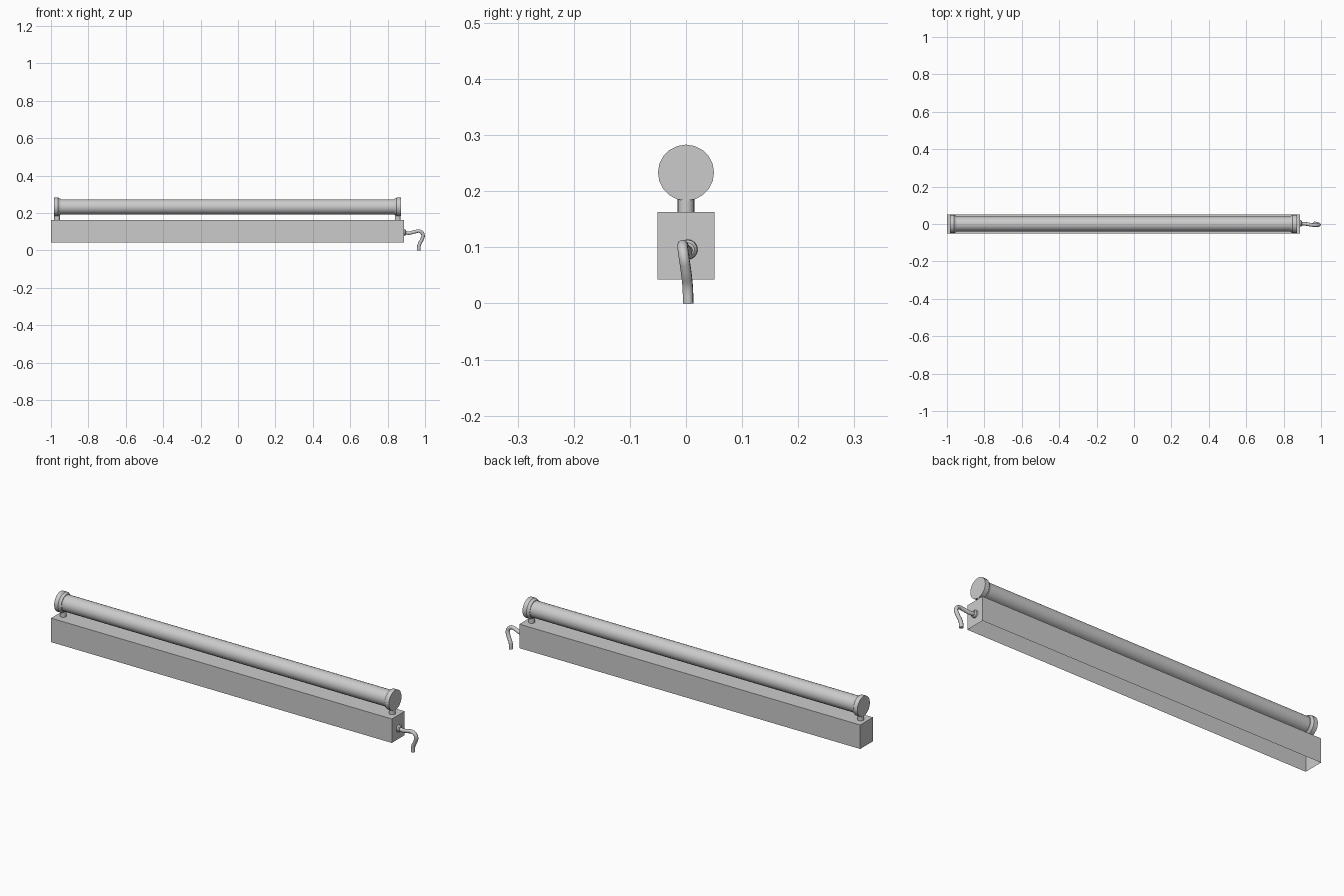
import bpy, bmesh, math
from mathutils import Matrix

if "Cube" in bpy.data.objects:
    bpy.data.objects.remove(bpy.data.objects["Cube"])

def finish(name, bm, smooth=True):
    bmesh.ops.recalc_face_normals(bm, faces=bm.faces)
    me = bpy.data.meshes.new(name)
    bm.to_mesh(me)
    bm.free()
    ob = bpy.data.objects.new(name, me)
    bpy.context.collection.objects.link(ob)
    if smooth:
        bpy.ops.object.select_all(action='DESELECT')
        ob.select_set(True)
        bpy.context.view_layer.objects.active = ob
        bpy.ops.object.shade_smooth_by_angle(angle=math.radians(35))
    return ob

def lathe(name, profile, origin, axis='X', sides=20, flip=1):
    """Closed turned solid; profile is (distance along axis, radius)."""
    bm = bmesh.new()
    rings = []
    for d, r in profile:
        ring = []
        for i in range(sides):
            a = 2 * math.pi * i / sides
            c, s = r * math.cos(a), r * math.sin(a)
            co = (d * flip, c, s) if axis == 'X' else (c, s, d * flip)
            ring.append(bm.verts.new([o + v for o, v in zip(origin, co)]))
        rings.append(ring)
    for a, b in zip(rings, rings[1:]):
        for i in range(sides):
            j = (i + 1) % sides
            bm.faces.new((a[i], a[j], b[j], b[i]))
    bm.faces.new(rings[0])
    bm.faces.new(rings[-1])
    return finish(name, bm)

X0, X1 = -1.0, 0.887
MID = (X0 + X1) / 2
TUBE_Z = 0.233

# Housing: sheet-metal box, open underneath
bm = bmesh.new()
bmesh.ops.create_cube(bm, size=1, matrix=Matrix.Translation((MID, 0, 0.103))
                      @ Matrix.Diagonal((X1 - X0, 0.101, 0.12, 1)))
bm.normal_update()
bottom = [f for f in bm.faces if f.normal.z < -0.9]
bmesh.ops.delete(bm, geom=bottom, context='FACES_ONLY')
finish("housing", bm, False)

# Glass tube
lathe("tube", [(-0.91, 0.04), (0.91, 0.04)], (MID, 0, TUBE_Z), sides=24)

# End caps and the posts carrying them
for side, s in (("left", -1), ("right", 1)):
    lathe(side + "_end_cap",
          [(0.927, 0.05), (0.905, 0.05), (0.899, 0.045), (0.892, 0.043), (0.892, 0.039)],
          (MID, 0, TUBE_Z), flip=s)
    lathe(side + "_post", [(0.16, 0.015), (0.195, 0.015)],
          (MID + s * 0.911, 0, 0), axis='Z', sides=16)

# Cable grommet
lathe("cable_grommet", [(0, 0.018), (0.008, 0.017), (0.013, 0.012)],
      (X1 - 0.001, 0.003, 0.096), sides=16)

# Drooping cable
path = [(0.885, 0.003, 0.096), (0.915, 0.001, 0.093), (0.945, -0.004, 0.1),
        (0.972, -0.006, 0.103), (0.989, -0.004, 0.085), (0.983, 0.0, 0.058),
        (0.969, 0.003, 0.03), (0.966, 0.004, 0.0)]
cu = bpy.data.curves.new("cable", 'CURVE')
cu.dimensions = '3D'
cu.bevel_depth = 0.0095
cu.bevel_resolution = 3
cu.resolution_u = 5
cu.use_fill_caps = True
sp = cu.splines.new('BEZIER')
sp.bezier_points.add(len(path) - 1)
for p, co in zip(sp.bezier_points, path):
    p.co = co
    p.handle_left_type = p.handle_right_type = 'AUTO'
sp.use_smooth = True
bpy.context.collection.objects.link(bpy.data.objects.new("cable", cu))
